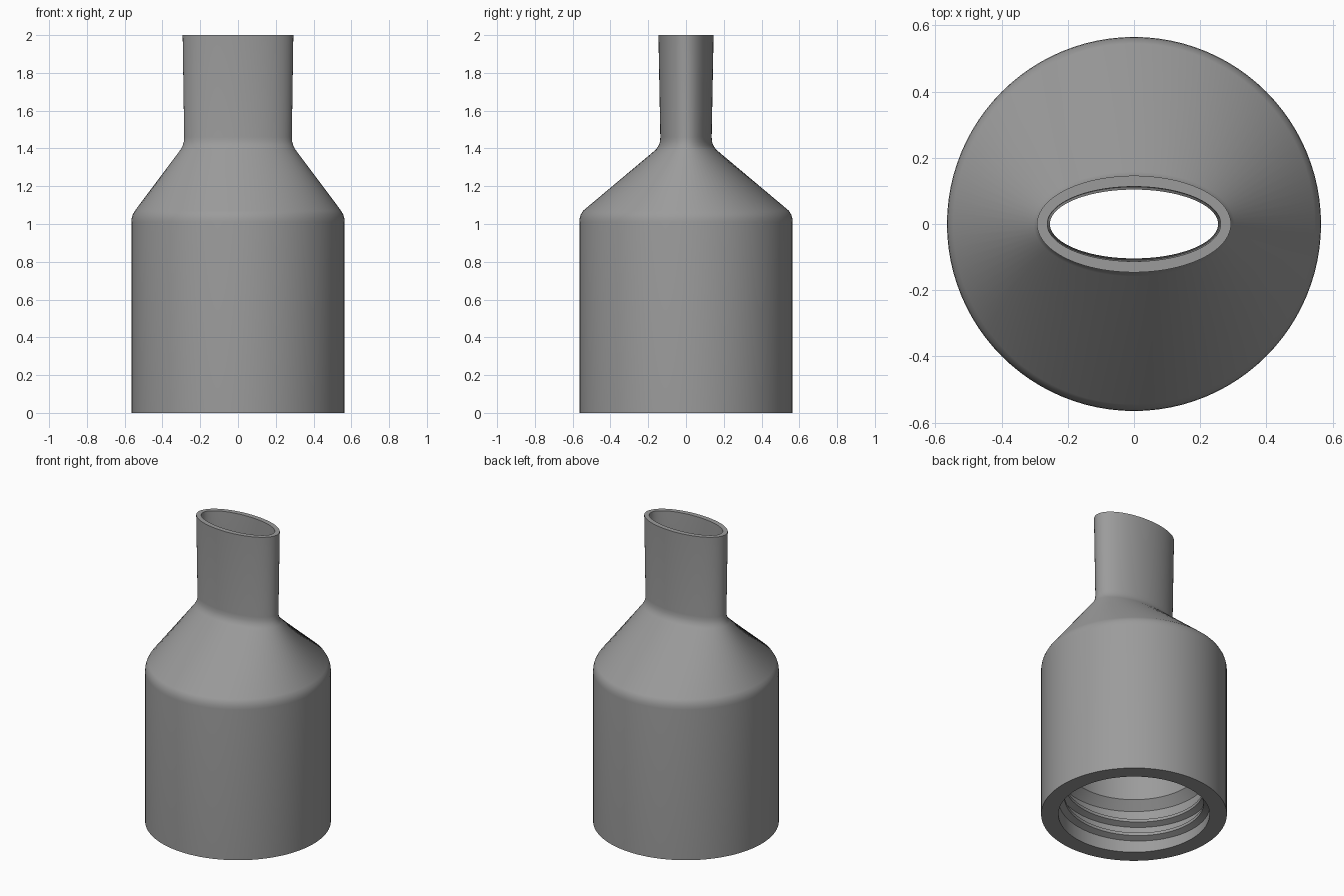
import bpy, bmesh, math

if "Cube" in bpy.data.objects:
    bpy.data.objects.remove(bpy.data.objects["Cube"])

SEG = 96
grey = bpy.data.materials.new("grey plastic")
grey.diffuse_color = (0.33, 0.33, 0.33, 1)
grey.use_nodes = True
grey.node_tree.nodes["Principled BSDF"].inputs["Base Color"].default_value = grey.diffuse_color


def finish(name, bm):
    bmesh.ops.recalc_face_normals(bm, faces=bm.faces[:])
    mesh = bpy.data.meshes.new(name)
    bm.to_mesh(mesh)
    bm.free()
    mesh.materials.append(grey)
    ob = bpy.data.objects.new(name, mesh)
    bpy.context.collection.objects.link(ob)
    bpy.ops.object.select_all(action='DESELECT')
    ob.select_set(True)
    bpy.context.view_layer.objects.active = ob
    bpy.ops.object.shade_smooth_by_angle(angle=math.radians(30))


def bridge(bm, a, b):
    n = len(a)
    for i in range(n):
        bm.faces.new((a[i], a[(i + 1) % n], b[(i + 1) % n], b[i]))


# Hollow adapter shell: elliptical sections (x radius, y radius, z), up the outside, down the inside
sections = [
    (0.565, 0.565, 0), (0.565, 0.565, 1.01), (0.563, 0.563, 1.03),
    (0.557, 0.557, 1.05), (0.546, 0.545, 1.07),
    (0.303, 0.158, 1.395), (0.293, 0.145, 1.415), (0.287, 0.138, 1.435),
    (0.285, 0.136, 1.46), (0.293, 0.146, 2.0),
    (0.262, 0.113, 2.0), (0.254, 0.104, 1.46), (0.258, 0.109, 1.42),
    (0.27, 0.125, 1.39), (0.40, 0.39, 1.06), (0.41, 0.41, 1.01),
    (0.41, 0.41, 0.34), (0.46, 0.46, 0.285), (0.46, 0.46, 0),
]
bm = bmesh.new()
rings = []
for rx, ry, z in sections:
    rings.append([bm.verts.new((rx * math.cos(2 * math.pi * i / SEG),
                                ry * math.sin(2 * math.pi * i / SEG), z))
                  for i in range(SEG)])
for k, ring in enumerate(rings):
    bridge(bm, ring, rings[(k + 1) % len(rings)])
finish("adapter_shell", bm)

# Internal screw thread: trapezoid swept along a helix, fading into the wall at each end
TURNS, PITCH, START = 2.25, 0.095, 0.045
steps = int(TURNS * 72)
bm = bmesh.new()
loops = []
for s in range(steps + 1):
    a = 2 * math.pi * TURNS * s / steps
    z = START + PITCH * a / (2 * math.pi)
    depth = 0.036 * min(1, s / 8, (steps - s) / 8) + 0.001
    loops.append([bm.verts.new((r * math.cos(a), r * math.sin(a), z + dz))
                  for r, dz in ((0.463, -0.028), (0.46 - depth, -0.010),
                                (0.46 - depth, 0.010), (0.463, 0.028))])
for a, b in zip(loops, loops[1:]):
    bridge(bm, a, b)
bm.faces.new(loops[0])
bm.faces.new(loops[-1])
finish("screw_thread", bm)
